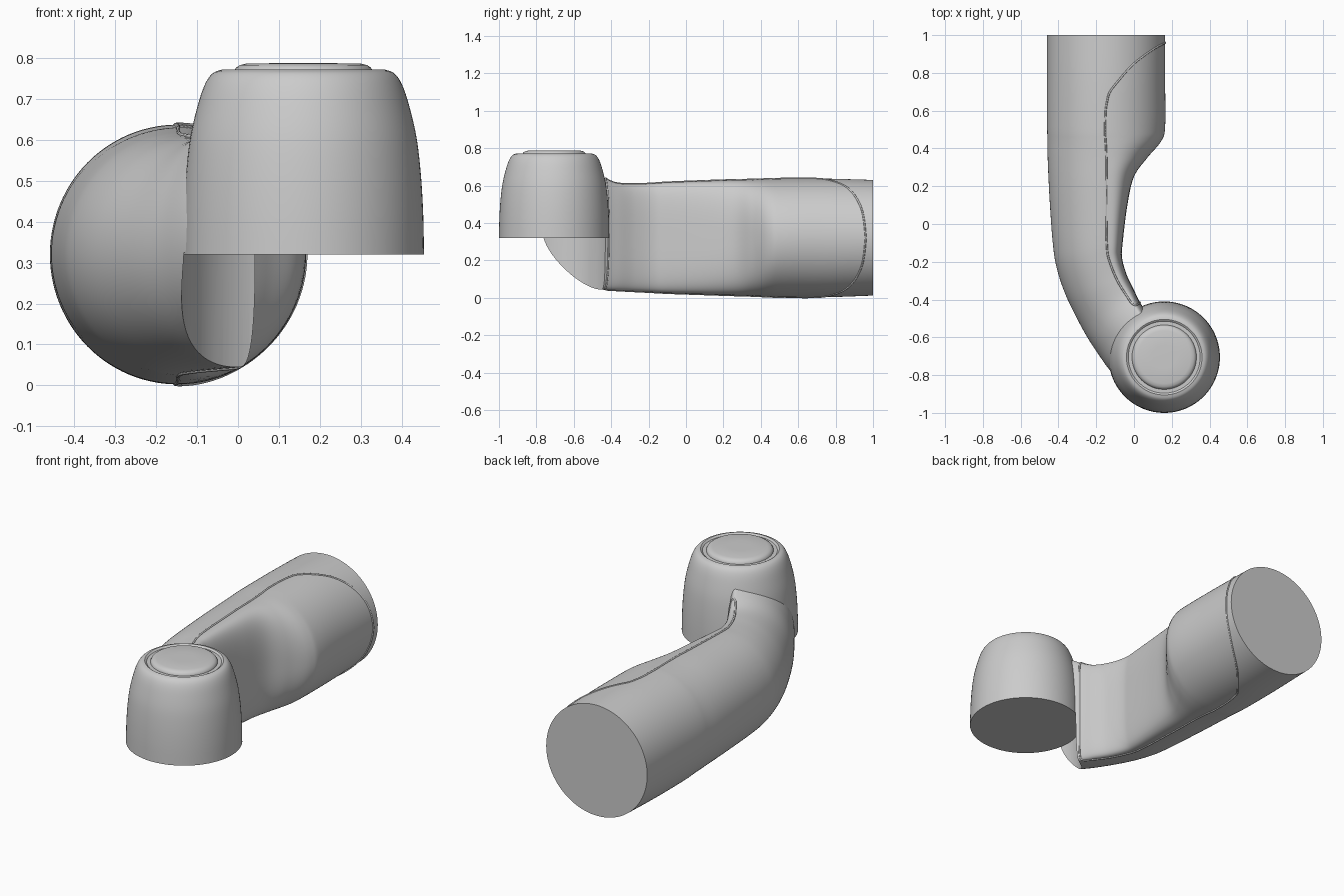
import bpy, bmesh
from math import sin, cos, pi, radians, floor
from mathutils import Vector

if "Cube" in bpy.data.objects:
    bpy.data.objects.remove(bpy.data.objects["Cube"])

CX, CY, CR = 0.16, -0.705, 0.295      # cap axis and radius


def spline(rows, t):
    """Catmull-Rom interpolation of rows of numbers at index t."""
    last = len(rows) - 1
    i = min(int(floor(t)), last - 1)
    f = t - i
    a, b, c, d = (rows[max(0, min(last, k))] for k in (i - 1, i, i + 1, i + 2))
    return [0.5 * (2 * q + (r - p) * f + (2 * p - 5 * q + 4 * r - s) * f * f
                   + (3 * q - p - 3 * r + s) * f ** 3) for p, q, r, s in zip(a, b, c, d)]


def loft(name, rings, angle=35):
    """Skin closed rings of equal length and cap both ends."""
    bm = bmesh.new()
    vs = [[bm.verts.new(p) for p in ring] for ring in rings]
    n = len(vs[0])
    for a, b in zip(vs, vs[1:]):
        for j in range(n):
            bm.faces.new((a[j], a[(j + 1) % n], b[(j + 1) % n], b[j]))
    bm.faces.new(vs[0])
    bm.faces.new(vs[-1])
    bmesh.ops.recalc_face_normals(bm, faces=bm.faces)
    me = bpy.data.meshes.new(name)
    bm.to_mesh(me)
    bm.free()
    ob = bpy.data.objects.new(name, me)
    bpy.context.collection.objects.link(ob)
    smooth(ob, angle)
    return ob


def smooth(ob, angle=35):
    bpy.ops.object.select_all(action='DESELECT')
    ob.select_set(True)
    bpy.context.view_layer.objects.active = ob
    bpy.ops.object.shade_smooth_by_angle(angle=radians(angle))


def revolve(name, profile, n=96):
    return loft(name, [[(CX + r * cos(2 * pi * j / n), CY + r * sin(2 * pi * j / n), z)
                        for j in range(n)] for r, z in profile])


# Arm sections: left x, y, right x, y, crown position, bottom z, top z, right squareness
ARM = [
    (-.46, 1, .165, 1, .5, .012, .63, 2),
    (-.46, .75, .165, .75, .5, .003, .637, 2),
    (-.46, .52, .165, .52, .5, .003, .637, 2),
    (-.458, .44, .145, .44, .52, .006, .635, 2.1),
    (-.457, .35, .07, .35, .6, .01, .632, 2.4),
    (-.453, .25, 0, .25, .69, .013, .63, 2.8),
    (-.445, .1, -.035, .1, .74, .018, .625, 3.2),
    (-.43, -.1, -.06, -.1, .78, .025, .617, 3.5),
    (-.41, -.23, -.063, -.18, .8, .03, .611, 3.5),
    (-.36, -.38, -.038, -.27, .82, .035, .608, 3.5),
    (-.27, -.56, 0, -.35, .84, .04, .615, 3.5),
    (-.195, -.68, .035, -.42, .86, .045, .65, 3),
    (-.11, -.79, .09, -.5, .86, .06, .7, 2.5),
    (0, -.84, .16, -.6, .8, .1, .7, 2.5),
]


def arm_point(t, ang):
    lx, ly, rx, ry, k, zb, zt, n = spline(ARM, t)
    L, R = Vector((lx, ly, 0)), Vector((rx, ry, 0))
    mid = L.lerp(R, k)
    c, s = cos(ang), sin(ang)
    e = 2 / n if c > 0 else 1
    p = mid + ((R - mid) if c > 0 else (L - mid)) * abs(c) ** e
    p.z = (zb + zt) / 2 + (zt - zb) / 2 * abs(s) ** e * (1 if s > 0 else -1)
    return p


# Arm: round sleeve narrowing to a flat-sided neck
STEPS, SEG = 8, 112
arm = loft("arm", [[arm_point(i / STEPS, 2 * pi * j / SEG) for j in range(SEG)]
                   for i in range((len(ARM) - 1) * STEPS + 1)])

# Clearance under the cap, cut out of the neck
cutter = revolve("neck_cutter", [(CR + .003, -.2), (CR + .003, .325)])
cutter.hide_render = True
cutter.hide_set(True)
mod = arm.modifiers.new("neck_cut", 'BOOLEAN')
mod.operation = 'DIFFERENCE'
mod.solver = 'EXACT'
mod.object = cutter
bpy.context.view_layer.objects.active = arm
bpy.ops.object.modifier_apply(modifier=mod.name)
bpy.data.objects.remove(cutter)
smooth(arm)

# Side panel seam following the arm surface (section index, angle), mirrored below
half = [(.22, 0), (.32, 30), (.64, 62), (1.1, 83), (1.4, 89), (2, 91), (4, 91),
        (6, 91), (8, 90), (10, 89), (10.7, 84), (10.9, 60), (10.92, 0)]
loop = half + [(t, -a) for t, a in half[-2:0:-1]] + [half[0]]
pts = [spline(loop, i / 10) for i in range((len(loop) - 1) * 10)]
cu = bpy.data.curves.new("panel_seam", 'CURVE')
cu.dimensions = '3D'
cu.bevel_depth = .005
cu.bevel_resolution = 2
sp = cu.splines.new('POLY')
sp.points.add(len(pts) - 1)
for q, (t, a) in zip(sp.points, pts):
    q.co = (*arm_point(t, radians(a)), 1)
sp.use_cyclic_u = True
bpy.context.collection.objects.link(bpy.data.objects.new("panel_seam", cu))

# Cap: rounded cup with a shallow ring groove on top
SHELL = [(CR, .32), (.293, .42), (.287, .52), (.276, .61), (.257, .69),
         (.24, .738), (.222, .763), (.2, .772)]
shell = [spline(SHELL, i / 5) for i in range((len(SHELL) - 1) * 5 + 1)]
revolve("cap", shell + [(.196, .77), (.19, .764), (.12, .764)])

# Button on top of the cap
revolve("cap_button", [(.172, .755), (.17, .768), (.165, .777), (.156, .783), (.14, .787),
                       (.06, .788)])
